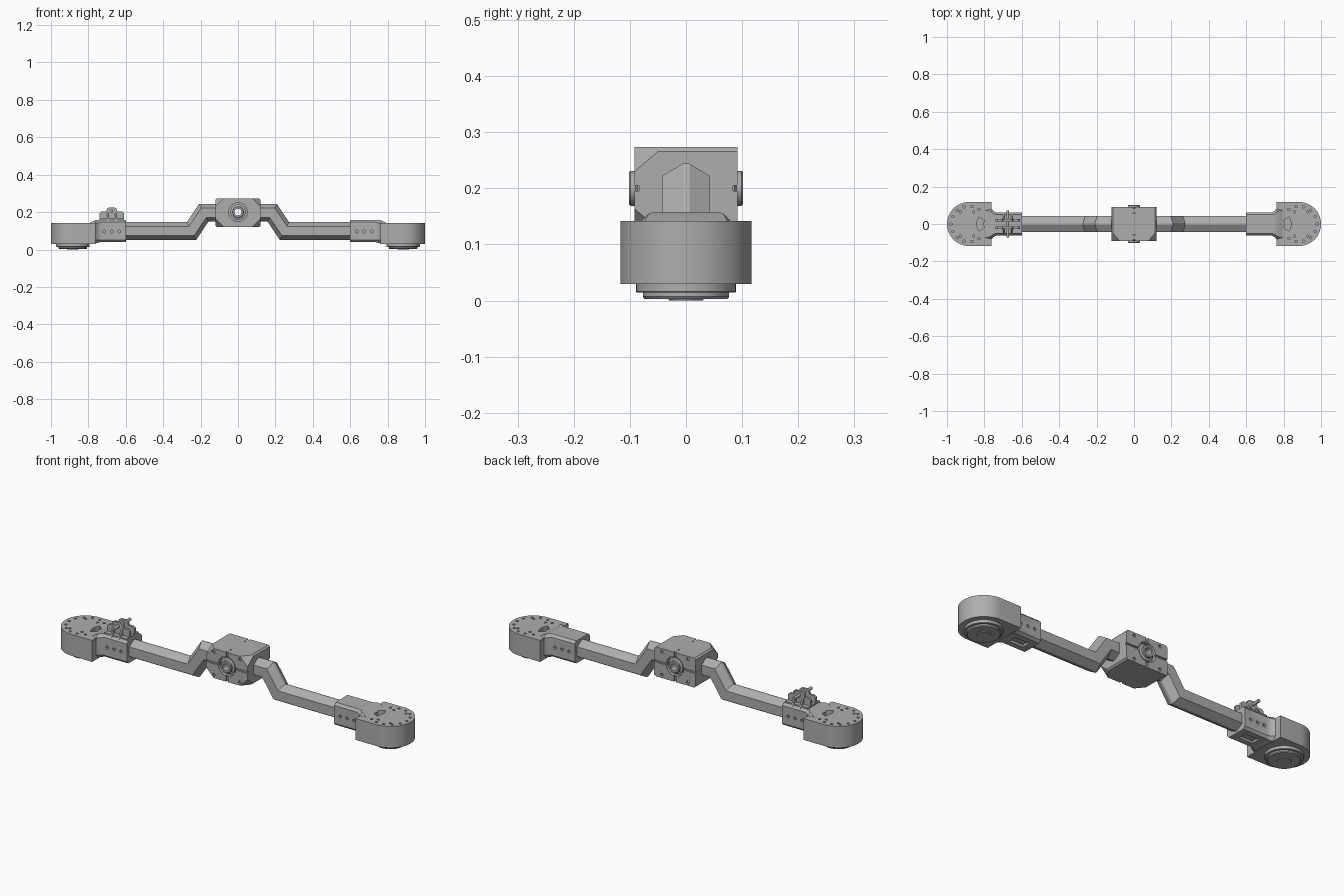
import bpy, bmesh, math
from mathutils import Vector, Matrix

cube = bpy.data.objects.get("Cube")
if cube:
    bpy.data.objects.remove(cube)

grey = bpy.data.materials.new("machined grey")
grey.use_nodes = True
colour = (0.42, 0.42, 0.42, 1)
grey.diffuse_color = colour
grey.node_tree.nodes["Principled BSDF"].inputs["Base Color"].default_value = colour


def finish(name, bm):
    bmesh.ops.recalc_face_normals(bm, faces=bm.faces)
    me = bpy.data.meshes.new(name)
    bm.to_mesh(me)
    bm.free()
    me.materials.append(grey)
    ob = bpy.data.objects.new(name, me)
    bpy.context.collection.objects.link(ob)
    return ob


def loft(name, rings):
    """Skin a list of equal-sized rings and cap the ends."""
    bm = bmesh.new()
    vs = [[bm.verts.new(p) for p in r] for r in rings]
    n = len(vs[0])
    for a, b in zip(vs, vs[1:]):
        for i in range(n):
            j = (i + 1) % n
            bm.faces.new((a[i], a[j], b[j], b[i]))
    bm.faces.new(vs[0])
    bm.faces.new(vs[-1])
    return finish(name, bm)


def axis_point(axis, u, v, w):
    return {"x": (w, u, v), "y": (u, w, v), "z": (u, v, w)}[axis]


def prism(name, axis, outline, lo, hi):
    return loft(name, [[axis_point(axis, u, v, w) for u, v in outline] for w in (lo, hi)])


def circle(cu, cv, r, n=32):
    return [(cu + r * math.cos(i * math.tau / n), cv + r * math.sin(i * math.tau / n)) for i in range(n)]


def rings(name, axis, cu, cv, steps):
    """Turned part from (radius, position) steps."""
    return loft(name, [[axis_point(axis, u, v, w) for u, v in circle(cu, cv, r, 48)] for r, w in steps])


def box(name, x, y, z):
    return prism(name, "z", [(x[0], y[0]), (x[1], y[0]), (x[1], y[1]), (x[0], y[1])], *z)


def cut(ob, *cutters):
    for c in cutters:
        m = ob.modifiers.new("cut", "BOOLEAN")
        m.operation, m.solver, m.object = "DIFFERENCE", "EXACT", c
        bpy.context.view_layer.objects.active = ob
        bpy.ops.object.modifier_apply(modifier=m.name)
        bpy.data.objects.remove(c)


def drill(ob, axis, spots, r, lo, hi):
    """Cut a set of separate round holes in one go."""
    bm = bmesh.new()
    for u, v in spots:
        ends = [[bm.verts.new(axis_point(axis, a, b, w)) for a, b in circle(u, v, r, 12)] for w in (lo, hi)]
        for i in range(12):
            j = (i + 1) % 12
            bm.faces.new((ends[0][i], ends[0][j], ends[1][j], ends[1][i]))
        for e in ends:
            bm.faces.new(e)
    cut(ob, finish("drill", bm))


def collar(x, w, bottom, top, c):
    """Collar cross-section with chamfered upper and lower corners."""
    half = [(w - c, bottom), (w, bottom + c), (w, top - c), (w - c, top)]
    return [(x, y, z) for y, z in half] + [(x, -y, z) for y, z in reversed(half)]


for s, side in ((1, "left"), (-1, "right")):
    # End pod: rounded housing with drilled top
    mid = 0.883
    arc = [(s * (mid + 0.117 * math.cos(a)), 0.117 * math.sin(a))
           for a in (math.radians(-90 + 180 * i / 32) for i in range(33))]
    pod = prism(side + "_pod", "z", [(s * 0.763, -0.117)] + arc + [(s * 0.763, 0.117)], 0.03, 0.142)
    holes = [(s * (mid + 0.095 * math.cos(a)), 0.095 * math.sin(a))
             for a in (math.radians(-125 + 25 * i) for i in range(11))]
    holes += [(s * (mid + 0.05 * k), y) for k in (-0.5, 0.9) for y in (-0.065, 0.065)]
    drill(pod, "z", holes, 0.0065, 0.122, 0.16)
    # Curved pocket in the pod top
    fan = [(s * (0.775 + r * math.cos(a)), r * math.sin(a))
           for r, sign in ((0.065, 1), (0.03, -1))
           for a in (sign * math.radians(-35 + 10 * i) for i in range(8))]
    cut(pod, prism("pocket", "z", fan, 0.11, 0.16))

    # Stepped hub under the pod
    rings(side + "_hub", "z", s * mid, 0,
          [(0.089, 0.032), (0.089, 0.016), (0.087, 0.014), (0.077, 0.014), (0.077, 0.007),
           (0.074, 0.003), (0.032, 0.003), (0.03, 0.0)])

    # Collar clamped on the arm, flaring into the pod
    sleeve = loft(side + "_collar", [collar(s * 0.6, 0.062, 0.04, 0.158, 0.012),
                                     collar(s * 0.735, 0.062, 0.04, 0.158, 0.012),
                                     collar(s * 0.752, 0.07, 0.035, 0.158, 0.016),
                                     collar(s * 0.765, 0.086, 0.032, 0.156, 0.02),
                                     collar(s * 0.795, 0.086, 0.032, 0.141, 0.012)])
    for lo, hi in ((-0.08, -0.05), (0.05, 0.08)):
        drill(sleeve, "y", [(s * x, 0.097) for x in (0.635, 0.675, 0.715)], 0.008, lo, hi)
    cut(sleeve, box("slot", (s * 0.675 - 0.04, s * 0.675 + 0.04), (-0.022, 0.022), (0.03, 0.052)))

    # Cranked arm with ridged section
    half = [(0.006, 0.047), (0.043, 0.025), (0.043, -0.025), (0.006, -0.047)]
    section = half + [(-y, h) for y, h in reversed(half)]
    path = [Vector(p) for p in ((0.1, 0.197), (0.183, 0.197), (0.248, 0.099), (0.62, 0.099))]
    skin = []
    for i, p in enumerate(path):
        a = (p - path[i - 1]).normalized() if i else None
        b = (path[i + 1] - p).normalized() if i < 3 else a
        a = a or b
        t = (a + b).normalized()
        n = Vector((-t.y, t.x)) / t.dot(a)
        skin.append([(s * (p.x + n.x * h), y, p.y + n.y * h) for y, h in section])
    loft(side + "_arm", skin)

# Centre block with clipped front corners
bm = bmesh.new()
bmesh.ops.create_cube(bm, size=1, matrix=Matrix.Translation((0, 0, 0.197)) @ Matrix.Diagonal((0.24, 0.184, 0.154, 1)))
bmesh.ops.bevel(bm, geom=[e for e in bm.edges if abs(e.verts[0].co.y - e.verts[1].co.y) > 0.1],
                offset=0.008, segments=1, affect="EDGES")
for sx in (-1, 1):
    for top in (-1, 1):
        cuts = bmesh.ops.bisect_plane(bm, geom=bm.verts[:] + bm.edges[:] + bm.faces[:], clear_outer=True,
                                      plane_co=(sx * 0.12, -0.092, 0.197 + top * 0.033),
                                      plane_no=Vector((sx, -0.85, top)).normalized())
        bmesh.ops.edgeloop_fill(bm, edges=[g for g in cuts["geom_cut"] if isinstance(g, bmesh.types.BMEdge)])
block = finish("centre_block", bm)
bore = 0.2
for f in (-1, 1):
    lo, hi = sorted((f * 0.07, f * 0.12))
    cut(block, prism("recess", "y", circle(0, bore, 0.05, 48), lo, hi))
    lo, hi = sorted((f * 0.084, f * 0.12))
    cut(block, box("level_slot", (-0.13, 0.13), (lo, hi), (bore - 0.005, bore + 0.005)),
        box("upright_slot", (-0.006, 0.006), (lo, hi), (0.1, 0.3)))
    drill(block, "y", [(x, z) for x in (-0.075, 0.075) for z in (0.137, 0.257)], 0.008, lo, hi)
cut(block, prism("through_bore", "y", circle(0, bore, 0.022), -0.2, 0.2))
drill(block, "z", [(0, -0.06), (0, 0.06)], 0.005, 0.26, 0.29)

# Bearing tube through the block
for f, side in ((-1, "front"), (1, "back")):
    rings_in = [(0.041, 0.068), (0.041, 0.086), (0.031, 0.09), (0.031, 0.099), (0.028, 0.102)]
    bearing = rings(side + "_bearing", "y", 0, bore, [(r, f * y) for r, y in rings_in])
    cut(bearing, prism("bearing_bore", "y", circle(0, bore, 0.018), -0.2, 0.2))

# Clevis bracket on the right collar
cx = -0.675
ear = [(cx + x, z) for x, z in ((-0.065, 0.15), (0.065, 0.15), (0.065, 0.195), (0.055, 0.203), (0.03, 0.203),
                                (0.026, 0.218), (0.015, 0.225), (-0.015, 0.225), (-0.026, 0.218),
                                (-0.03, 0.203), (-0.055, 0.203), (-0.065, 0.195))]
for f, side in ((-1, "front"), (1, "back")):
    lo, hi = sorted((f * 0.014, f * 0.026))
    prism(side + "_ear", "y", ear, lo, hi)
    for k in (-1, 1):
        x = cx + k * 0.022
        lo, hi = x - 0.004, x + 0.004
        prism("ear_rib", "x", [(f * 0.022, 0.15), (f * 0.058, 0.15), (f * 0.05, 0.165), (f * 0.022, 0.2)], lo, hi)
rings("clevis_pin", "y", cx, 0.206, [(0.008, -0.072), (0.008, 0.072)])
box("clevis_base", (cx - 0.065, cx + 0.065), (-0.05, 0.05), (0.15, 0.165))

# Soft shading on round surfaces, crisp edges elsewhere
bpy.ops.object.select_all(action="DESELECT")
for ob in bpy.context.scene.objects:
    if ob.type == "MESH":
        ob.select_set(True)
        bpy.context.view_layer.objects.active = ob
bpy.ops.object.shade_smooth_by_angle(angle=math.radians(30))
